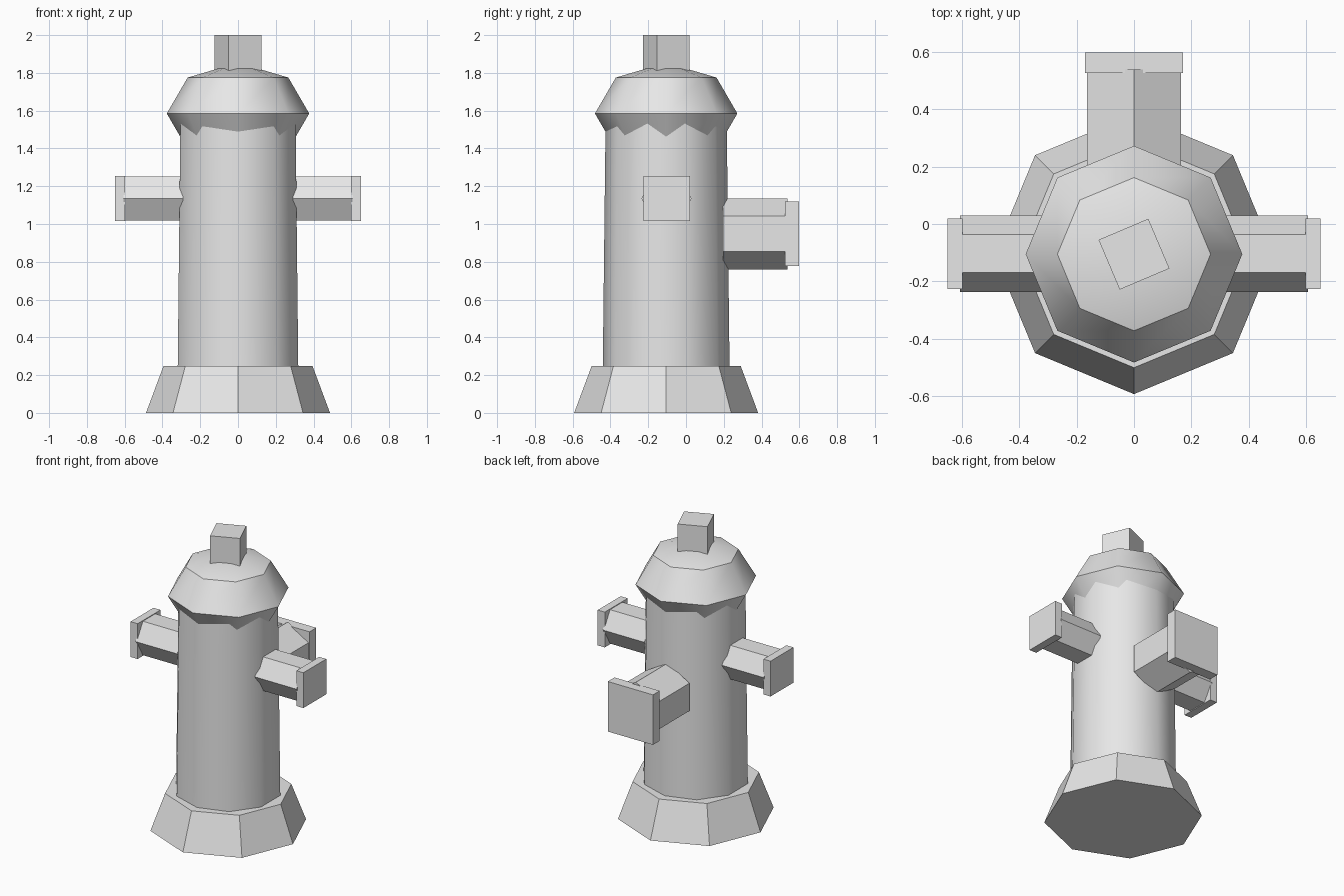
import bpy, bmesh, math
from mathutils import Matrix, Vector

if "Cube" in bpy.data.objects:
    bpy.data.objects.remove(bpy.data.objects["Cube"])

AXIS_Y = -0.105          # the barrel stands slightly forward of the centre

paint = bpy.data.materials.new("grey_paint")
paint.diffuse_color = (0.8, 0.8, 0.8, 1)
paint.use_nodes = True
paint.node_tree.nodes["Principled BSDF"].inputs["Base Color"].default_value = paint.diffuse_color


def finish(name, bm):
    """Turn a bmesh into a named object, smooth except at hard edges."""
    bmesh.ops.recalc_face_normals(bm, faces=bm.faces)
    mesh = bpy.data.meshes.new(name)
    bm.to_mesh(mesh)
    bm.free()
    ob = bpy.data.objects.new(name, mesh)
    bpy.context.collection.objects.link(ob)
    mesh.materials.append(paint)
    bpy.ops.object.select_all(action='DESELECT')
    ob.select_set(True)
    bpy.context.view_layer.objects.active = ob
    bpy.ops.object.shade_smooth_by_angle(angle=math.radians(40.5))
    return ob


def lathe(name, sides, phase, profile, matrix):
    """Stack of regular polygons (radius, height); radius 0 closes to a point."""
    bm = bmesh.new()
    rings = []
    for r, h in profile:
        count = sides if r > 0 else 1
        ring = []
        for i in range(count):
            a = math.radians(phase) + math.tau * i / sides
            ring.append(bm.verts.new(matrix @ Vector((r * math.cos(a), r * math.sin(a), h))))
        rings.append(ring)
    for lo, hi in zip(rings, rings[1:]):
        for i in range(sides):
            j = (i + 1) % sides
            quad = [lo[i % len(lo)], lo[j % len(lo)], hi[j % len(hi)], hi[i % len(hi)]]
            bm.faces.new(list(dict.fromkeys(quad)))
    for ring in (rings[0], rings[-1]):
        if len(ring) > 1:
            bm.faces.new(ring)
    return finish(name, bm)


def box(name, lo, hi):
    bm = bmesh.new()
    bmesh.ops.create_cube(bm, size=1)
    for v in bm.verts:
        v.co = [l + (c + 0.5) * (h - l) for c, l, h in zip(v.co, lo, hi)]
    return finish(name, bm)


upright = Matrix.Translation((0, AXIS_Y, 0))

# Flared foot, barrel and faceted dome
lathe("base", 8, 90, [(0.487, 0), (0.395, 0.247)], upright)
lathe("barrel", 10, 90, [(0.336, 0.2), (0.32, 1.6)], upright)
DOME_R, DOME_H, DOME_Z = 0.377, 0.269, 1.585
dome = []
for k in range(-2, 3):
    a = k * math.pi / 4
    r = DOME_R * math.cos(a) if abs(k) < 2 else 0
    dome.append((r, DOME_Z + DOME_H * math.sin(a)))
lathe("dome", 8, 90, dome, upright)

# Square operating nut, twisted on top of the dome
lathe("top_nut", 4, -22, [(0.133, 1.77), (0.133, 2.0)], upright)

# Six-sided side outlets with square caps
for side, label in ((-1, "left"), (1, "right")):
    pose = Matrix.Translation((0, -0.103, 1.135)) @ Matrix.Rotation(side * math.pi / 2, 4, 'Y')
    lathe(label + "_outlet", 6, 90, [(0.133, 0.292), (0.133, 0.606)], pose)
    x0, x1 = sorted((side * 0.597, side * 0.65))
    box(label + "_outlet_cap", (x0, -0.226, 1.015), (x1, 0.02, 1.255))

# Larger six-sided rear outlet with its cap
pose = Matrix.Translation((0, 0, 0.948)) @ Matrix.Rotation(-math.pi / 2, 4, 'X')
lathe("rear_outlet", 6, 90, [(0.188, 0.195), (0.188, 0.537)], pose)
box("rear_outlet_cap", (-0.17, 0.525, 0.778), (0.17, 0.597, 1.118))
